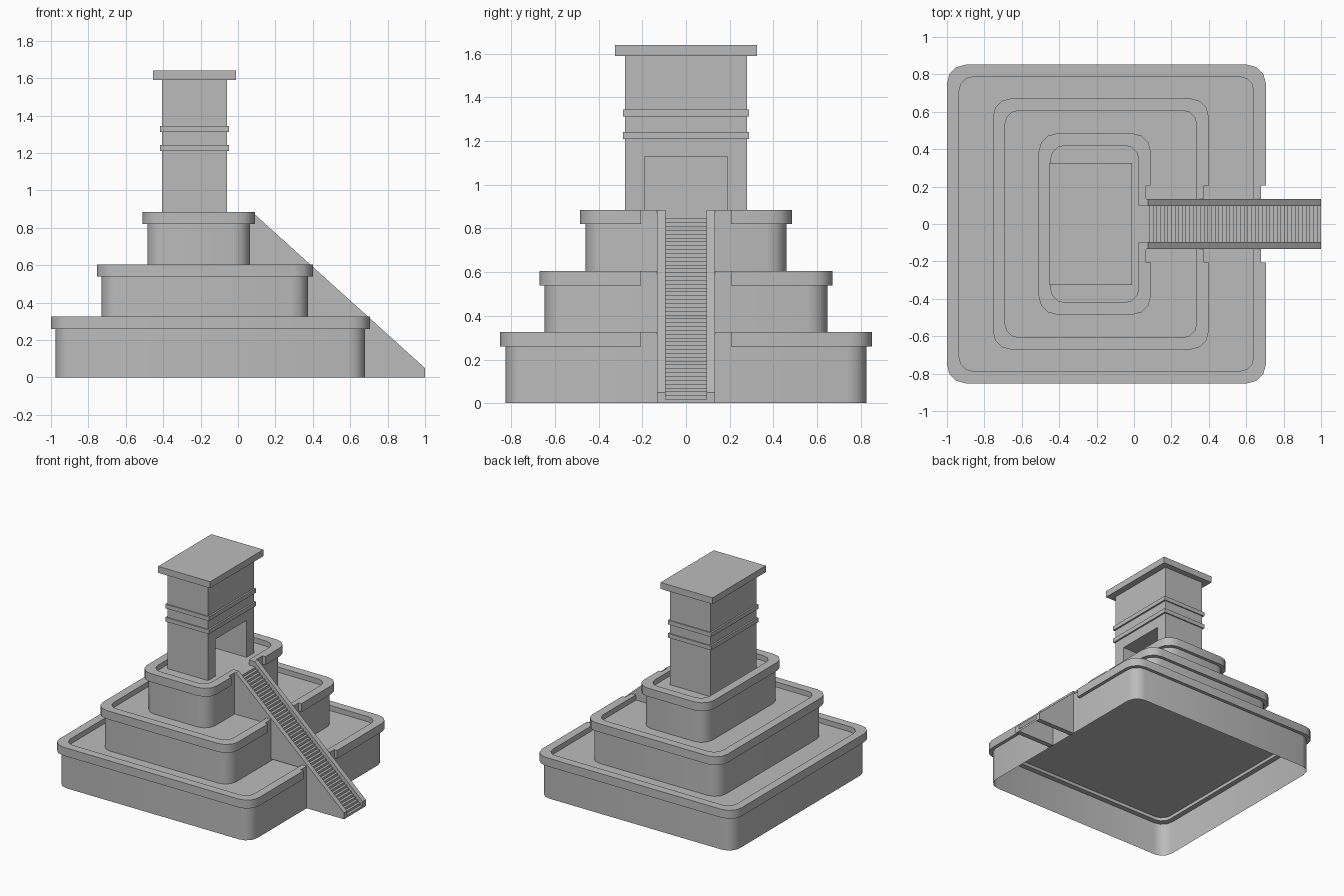
import bpy, bmesh
from math import cos, sin, pi, radians

old = bpy.data.objects.get("Cube")
if old:
    bpy.data.objects.remove(old, do_unlink=True)

stone = bpy.data.materials.new("grey stone")
stone.use_nodes = True
GREY = (0.5, 0.5, 0.5, 1)
stone.diffuse_color = GREY
stone.node_tree.nodes["Principled BSDF"].inputs["Base Color"].default_value = GREY


def finish(bm, name, smooth=False, fix=True):
    if fix:
        bmesh.ops.recalc_face_normals(bm, faces=bm.faces)
    mesh = bpy.data.meshes.new(name)
    bm.to_mesh(mesh)
    bm.free()
    obj = bpy.data.objects.new(name, mesh)
    bpy.context.collection.objects.link(obj)
    mesh.materials.append(stone)
    if smooth:
        bpy.ops.object.select_all(action="DESELECT")
        obj.select_set(True)
        bpy.context.view_layer.objects.active = obj
        bpy.ops.object.shade_smooth_by_angle(angle=radians(35))
    return obj


def prism(name, outline, low, high, axis="z", smooth=False):
    """Solid from a closed outline, extruded along z or along y."""
    def place(a, b, c):
        return (a, b, c) if axis == "z" else (a, c, b)
    bm = bmesh.new()
    bottom = [bm.verts.new(place(a, b, low)) for a, b in outline]
    top = [bm.verts.new(place(a, b, high)) for a, b in outline]
    bm.faces.new(bottom)
    bm.faces.new(top)
    for i in range(len(outline)):
        j = (i + 1) % len(outline)
        bm.faces.new((bottom[i], bottom[j], top[j], top[i]))
    return finish(bm, name, smooth)


def rect(x0, x1, y):
    return [(x1, -y), (x1, y), (x0, y), (x0, -y)]


def rounded(x0, x1, y, r, steps=3):
    """Rounded rectangle, counter-clockwise from the +x +y corner."""
    centres = [(x1 - r, y - r), (x0 + r, y - r), (x0 + r, r - y), (x1 - r, r - y)]
    return [(cx + r * cos((q + s / steps) * pi / 2), cy + r * sin((q + s / steps) * pi / 2))
            for q, (cx, cy) in enumerate(centres) for s in range(steps + 1)]


LIP, WIDTH, RADIUS = 0.025, 0.065, 0.1
GAP, NOTCH = 0.1, 0.205      # half widths of the stair gap and the lip break


def rim(name, x0, x1, y, top):
    """Parapet ring, open at the stairs, with its lip cut back beside them."""
    wall, inner = x1 - LIP, x1 - WIDTH
    outside = rounded(x0, x1, y, RADIUS)
    inside = rounded(x0 + WIDTH, inner, y - WIDTH, RADIUS * 0.75)
    outline = [(wall, GAP), (wall, NOTCH), (x1, NOTCH), *outside,
               (x1, -NOTCH), (wall, -NOTCH), (wall, -GAP), (inner, -GAP),
               *reversed(inside), (inner, GAP)]
    prism(name, outline, top - 0.065, top, smooth=True)


def hollow_base(name, outline, floor):
    """Open-bottomed shell with a shallow recess in its ceiling."""
    bm = bmesh.new()

    def ring(points, z):
        return [bm.verts.new((a, b, z)) for a, b in points]

    def bridge(a, b):
        for i in range(len(a)):
            j = (i + 1) % len(a)
            bm.faces.new((a[i], a[j], b[j], b[i]))

    foot, edge = ring(outline, 0), ring(outline, floor)
    bridge(foot, edge)
    hole = rect(-0.34, 0.28, 0.26)
    low, high = ring(hole, floor), ring(hole, floor + 0.1)
    loops = [bm.edges.get((r[i - 1], r[i])) or bm.edges.new((r[i - 1], r[i]))
             for r in (edge, low) for i in range(len(r))]
    bmesh.ops.triangle_fill(bm, edges=loops, use_beauty=True)
    bridge(low, high)
    bm.faces.new(high)
    finish(bm, name, smooth=True)


# Three stepped terraces: x range, half depth, rim top
tiers = [("lower", -1.0, 0.705, 0.852, 0.325),
         ("middle", -0.755, 0.4, 0.672, 0.605),
         ("upper", -0.51, 0.09, 0.485, 0.885)]
below = 0
for name, x0, x1, y, top in tiers:
    floor = top - 0.04
    walls = rounded(x0 + LIP, x1 - LIP, y - LIP, RADIUS * 0.9)
    if name == "lower":
        hollow_base("lower_terrace", walls, floor)
    else:
        prism(name + "_terrace", walls, below, floor, smooth=True)
    rim(name + "_rim", x0, x1, y, top)
    below = floor

# Staircase treads and risers
COUNT, START, END, RISE = 48, 1.0, 0.065, 0.845
bm = bmesh.new()
path = []
for i in range(COUNT):
    x = START + (END - START) * i / COUNT
    path += [(x, RISE * i / COUNT), (x, RISE * (i + 1) / COUNT)]
path.append((END, RISE))
rows = [[bm.verts.new((x, y, z)) for y in (-GAP, GAP)] for x, z in path]
for a, b in zip(rows, rows[1:]):
    bm.faces.new((a[0], a[1], b[1], b[0]))
finish(bm, "stair_steps", fix=False)

# Sloping side walls of the staircase
side = [(1, 0), (1, 0.05), (0.075, 0.885), (0.03, 0.885),
        (0.03, 0.6), (0.33, 0.3), (0.68, 0.3), (0.68, 0)]
prism("left_stair_wall", side, GAP - 0.005, 0.133, axis="y")
prism("right_stair_wall", side, -0.133, 0.005 - GAP, axis="y")

# Tower with a deep doorway facing the stairs
X0, X1, Y, DOOR, HEAD = -0.405, -0.06, 0.28, 0.19, 1.13
shell = [(X1, DOOR), (X1, Y), (X0, Y), (X0, -Y), (X1, -Y), (X1, -DOOR),
         (X0 + 0.03, -DOOR), (X0 + 0.03, DOOR)]
prism("tower_door_walls", shell, below, HEAD)
prism("tower_shaft", rect(X0, X1, Y), HEAD, 1.59)
for name, z in (("lower_band", 1.21), ("upper_band", 1.312)):
    prism(name, rect(X0 - 0.013, X1 + 0.013, Y + 0.009), z, z + 0.032)
prism("tower_roof", rect(X0 - 0.05, X1 + 0.05, Y + 0.045), 1.59, 1.64)
